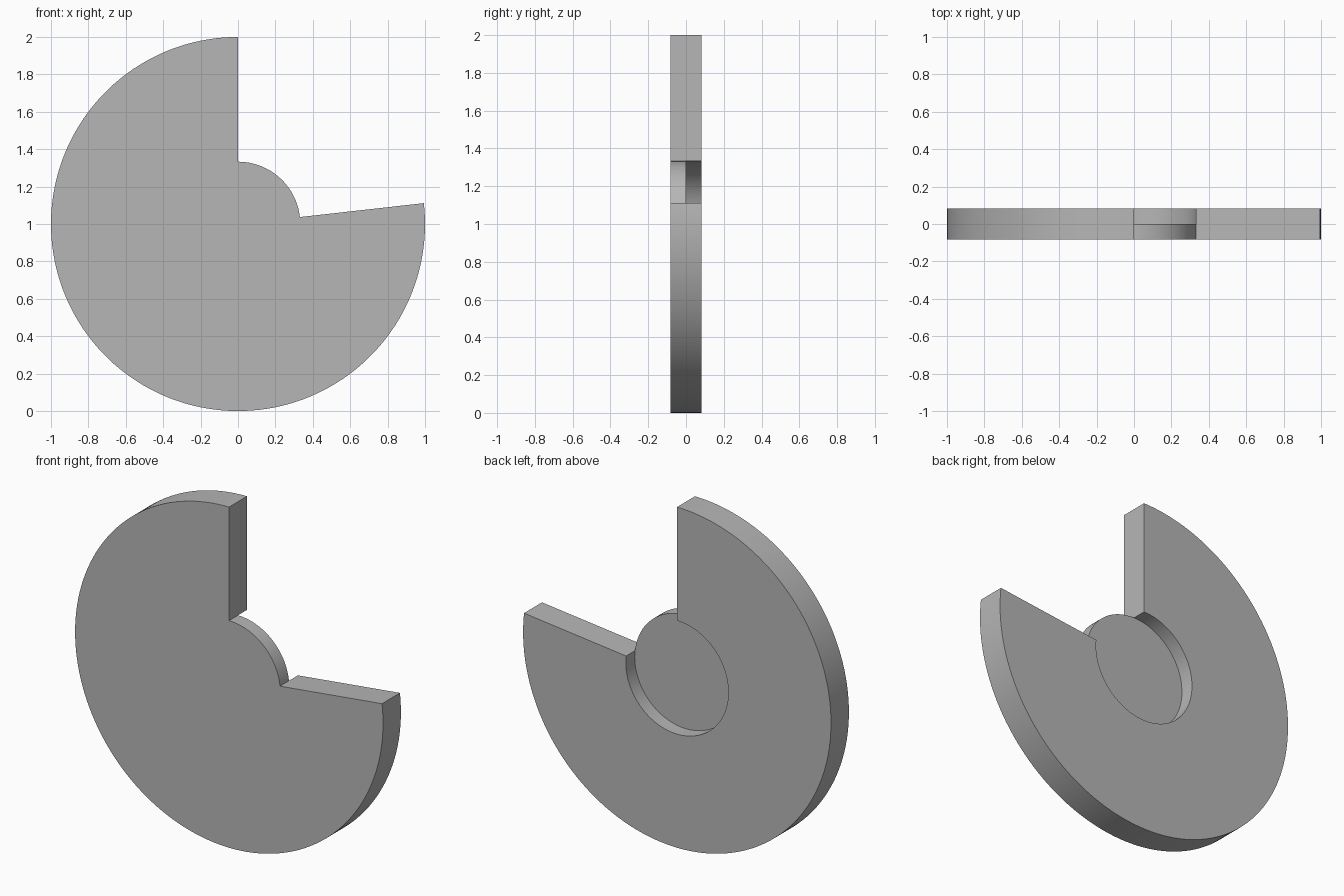
import bpy, bmesh
from math import cos, sin, radians

cube = bpy.data.objects.get("Cube")
if cube:
    bpy.data.objects.remove(cube, do_unlink=True)

OUTER, HUB, HALF = 1.0, 0.333, 0.083
OPEN_START, OPEN_END = 6.4, 90.0       # open sector, in degrees
BODY_END = OPEN_START + 360

grey = bpy.data.materials.new("plain grey")
grey.use_nodes = True
colour = (0.47, 0.47, 0.47, 1)
grey.diffuse_color = colour
grey.node_tree.nodes["Principled BSDF"].inputs["Base Color"].default_value = colour

bm = bmesh.new()


def arc(radius, y, start, end, steps):
    """Row of vertices along an arc in the upright plane."""
    angles = [radians(start + (end - start) * i / steps) for i in range(steps + 1)]
    return [bm.verts.new((radius * cos(a), y, 1 + radius * sin(a))) for a in angles]


def wall(row_a, row_b):
    for i in range(len(row_a) - 1):
        bm.faces.new((row_a[i], row_a[i + 1], row_b[i + 1], row_b[i]))


# Outer rim of the sector
rim_front = arc(OUTER, -HALF, OPEN_END, BODY_END, 120)
rim_back = arc(OUTER, HALF, OPEN_END, BODY_END, 120)
wall(rim_front, rim_back)

# Recess wall behind the hub, inside the sector
recess_floor = arc(HUB, 0, OPEN_END, BODY_END, 96)
recess_back = arc(HUB, HALF, OPEN_END, BODY_END, 96)
wall(recess_floor, recess_back)

# Hub edge exposed in the opening, sharing its ends with the recess
hub_front = arc(HUB, -HALF, OPEN_START, OPEN_END, 32)
hub_floor = arc(HUB, 0, OPEN_START, OPEN_END, 32)
for old, new in ((hub_floor[0], recess_floor[-1]), (hub_floor[-1], recess_floor[0])):
    bm.verts.remove(old)
hub_floor = [recess_floor[-1]] + hub_floor[1:-1] + [recess_floor[0]]
wall(hub_front, hub_floor)

# Flat faces: front, back ring, hub back
bm.faces.new(rim_front + hub_front)
bm.faces.new(rim_back + recess_back[::-1])
bm.faces.new(recess_floor + hub_floor[1:-1])

# Two straight sides of the opening
for end, hub_end in ((0, -1), (-1, 0)):
    bm.faces.new((rim_front[end], rim_back[end], recess_back[end],
                  recess_floor[end], hub_front[hub_end]))

bmesh.ops.recalc_face_normals(bm, faces=bm.faces[:])
mesh = bpy.data.meshes.new("sector_disc")
bm.to_mesh(mesh)
bm.free()
mesh.materials.append(grey)
disc = bpy.data.objects.new("sector_disc", mesh)
bpy.context.collection.objects.link(disc)

bpy.ops.object.select_all(action="DESELECT")
disc.select_set(True)
bpy.context.view_layer.objects.active = disc
bpy.ops.object.shade_smooth_by_angle(angle=radians(30))
